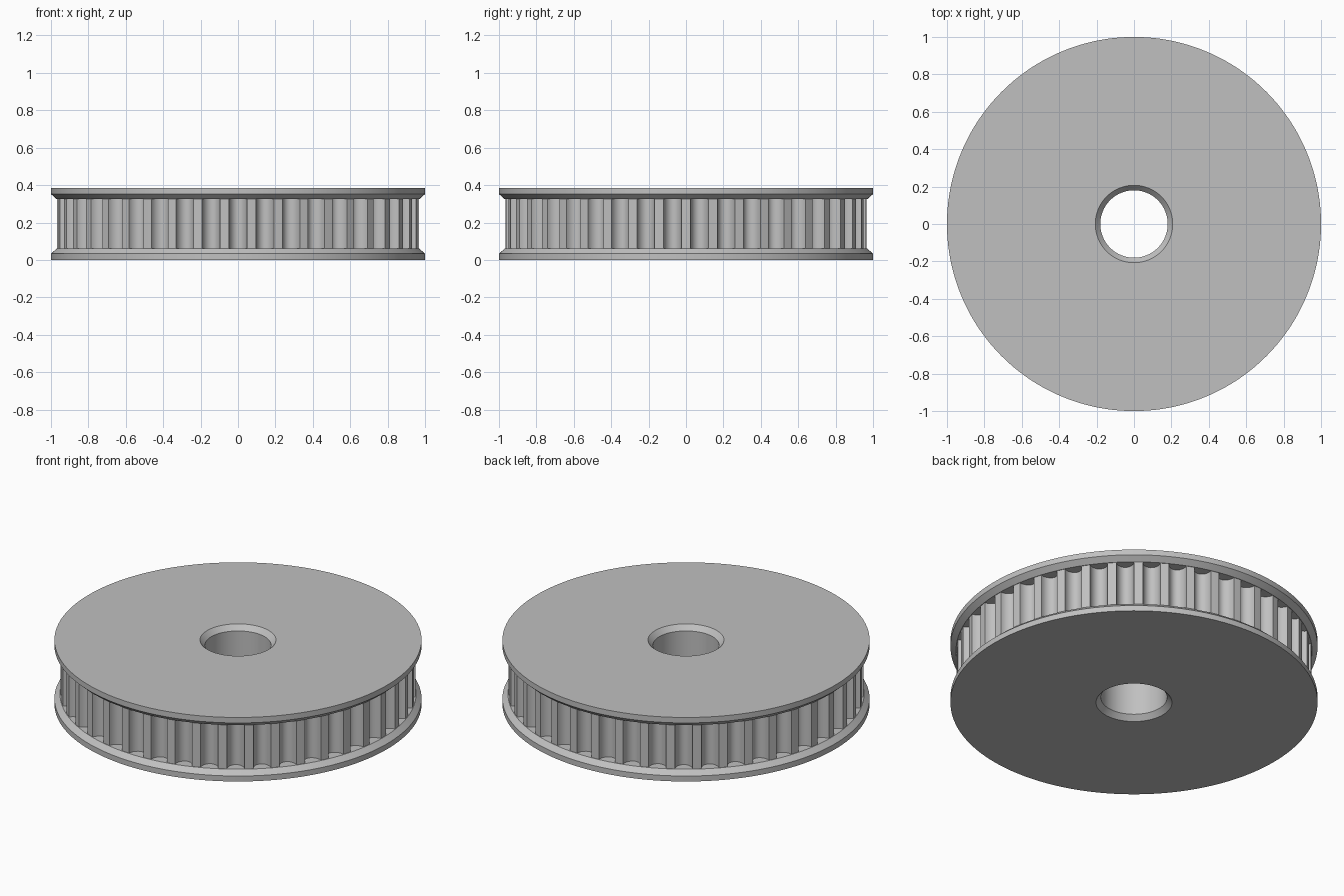
import bpy, bmesh
from math import sin, cos, pi, radians

cube = bpy.data.objects.get("Cube")
if cube:
    bpy.data.objects.remove(cube, do_unlink=True)

# Main dimensions
TEETH = 42
PITCH = 2 * pi / TEETH
HEIGHT = 0.385
LAND_R = 0.967          # radius of the tooth tips
GROOVE_HALF = 0.05      # half the groove width, in radians
GROOVE_DEPTH = 0.057
ARC_STEPS = 12

# Grey metal
metal = bpy.data.materials.new("grey_metal")
metal.use_nodes = True
grey = (0.53, 0.53, 0.53, 1)
metal.diffuse_color = grey
bsdf = next(n for n in metal.node_tree.nodes if n.type == 'BSDF_PRINCIPLED')
bsdf.inputs["Base Color"].default_value = grey

# One tooth pitch: a rounded groove, then the middle of the flat tooth tip
pitch_steps = []
for i in range(ARC_STEPS + 1):
    t = pi * i / ARC_STEPS
    pitch_steps.append((-GROOVE_HALF * cos(t), LAND_R - GROOVE_DEPTH * sin(t)))
pitch_steps.append((PITCH / 2, LAND_R))

# Lower half of the cross-section (None = follows the toothed outline)
lower = [(0.18, 0.03), (0.207, 0), (1, 0), (1, 0.033), (0.97, 0.06), (None, 0.06)]
profile = lower + [(r, HEIGHT - z) for r, z in reversed(lower)]

# Sweep the cross-section around the axis, grooves centred on front and back
bm = bmesh.new()
columns = []
for tooth in range(TEETH):
    for offset, tooth_r in pitch_steps:
        a = -pi / 2 + tooth * PITCH + offset
        columns.append([bm.verts.new(((r or tooth_r) * cos(a), (r or tooth_r) * sin(a), z))
                        for r, z in profile])

n = len(profile)
for c, column in enumerate(columns):
    following = columns[(c + 1) % len(columns)]
    for k in range(n):
        m = (k + 1) % n
        bm.faces.new((column[k], following[k], following[m], column[m]))
bmesh.ops.recalc_face_normals(bm, faces=bm.faces)

mesh = bpy.data.meshes.new("toothed_pulley")
bm.to_mesh(mesh)
bm.free()
mesh.materials.append(metal)
pulley = bpy.data.objects.new("toothed_pulley", mesh)
bpy.context.collection.objects.link(pulley)

# Smooth curved walls, crisp rims and tooth edges
bpy.ops.object.select_all(action='DESELECT')
pulley.select_set(True)
bpy.context.view_layer.objects.active = pulley
bpy.ops.object.shade_smooth_by_angle(angle=radians(30))
